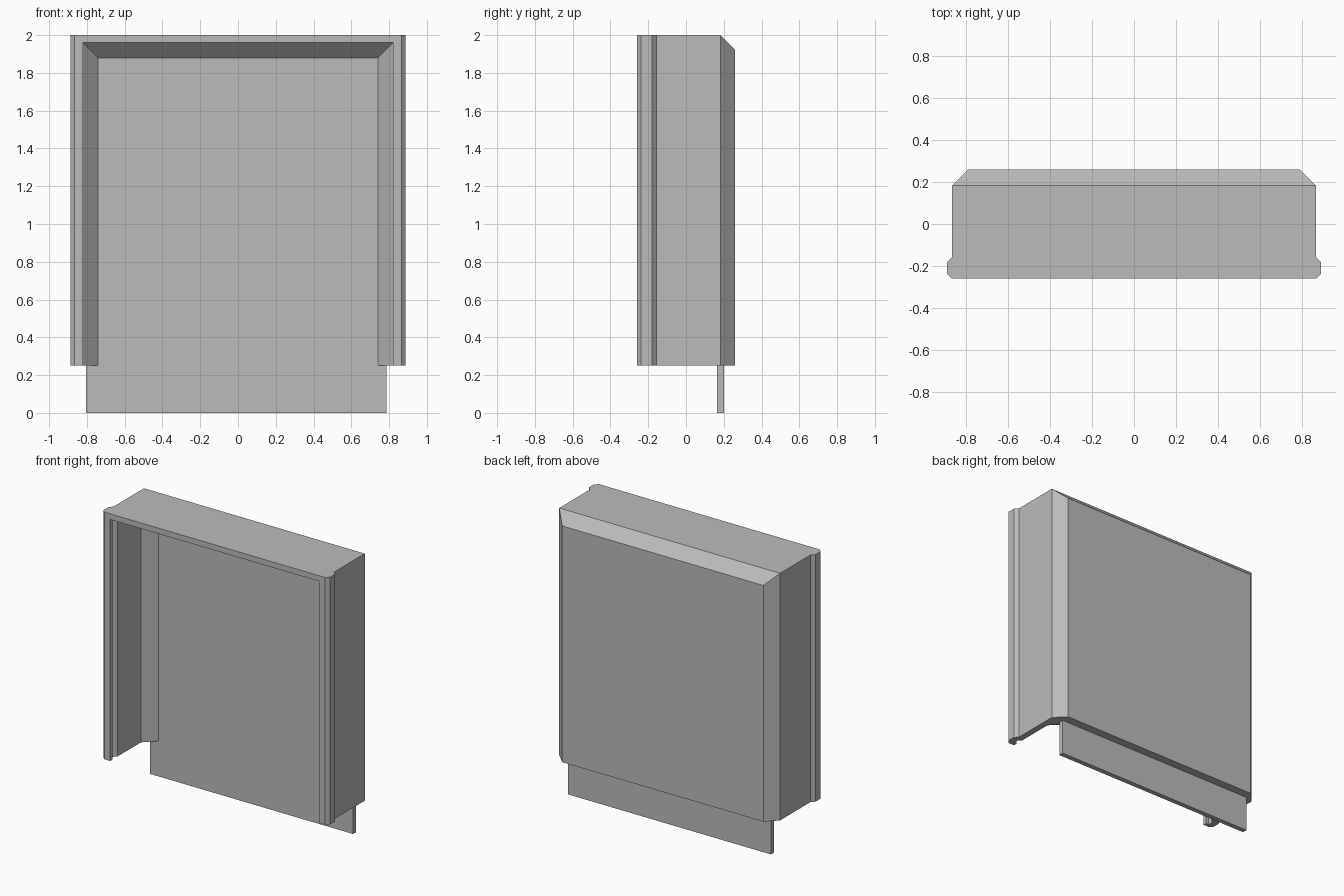
import bpy
import bmesh
from mathutils import Vector

cube = bpy.data.objects.get("Cube")
if cube:
    bpy.data.objects.remove(cube, do_unlink=True)

grey = bpy.data.materials.new("plain grey")
grey.use_nodes = True
grey.diffuse_color = (0.5, 0.5, 0.5, 1)
grey.node_tree.nodes["Principled BSDF"].inputs["Base Color"].default_value = (0.5, 0.5, 0.5, 1)


def add_object(name, bm):
    bmesh.ops.recalc_face_normals(bm, faces=bm.faces)
    mesh = bpy.data.meshes.new(name)
    bm.to_mesh(mesh)
    bm.free()
    mesh.materials.append(grey)
    obj = bpy.data.objects.new(name, mesh)
    bpy.context.collection.objects.link(obj)
    return obj


def prism(name, half, bottom, top, slope_point=None):
    """Mirror a half plan outline, extrude it up, and slope its top rear edge."""
    outline = half + [(-x, y) for x, y in reversed(half)]
    bm = bmesh.new()
    base = bm.faces.new([bm.verts.new((x, y, bottom)) for x, y in outline])
    up = bmesh.ops.extrude_face_region(bm, geom=[base], use_keep_orig=True)
    verts = [v for v in up["geom"] if isinstance(v, bmesh.types.BMVert)]
    bmesh.ops.translate(bm, verts=verts, vec=(0, 0, top - bottom))
    if slope_point:
        cut = bmesh.ops.bisect_plane(
            bm, geom=bm.verts[:] + bm.edges[:] + bm.faces[:], dist=1e-5,
            plane_co=slope_point, plane_no=Vector((0, 1, 1)).normalized(),
            clear_outer=True)
        edges = [e for e in cut["geom_cut"] if isinstance(e, bmesh.types.BMEdge)]
        bmesh.ops.edgeloop_fill(bm, edges=edges)
    return add_object(name, bm)


# Outer casing with raised side beads and chamfered rear edges
casing = prism("casing", [
    (0.865, -0.26), (0.888, -0.237), (0.888, -0.18), (0.865, -0.157),
    (0.865, 0.183), (0.788, 0.26)], 0.25, 2.0, (0, 0.183, 2.0))

# Hollow, open at front and bottom, with grooves behind the side beads
hollow = prism("hollow_cutter", [
    (0.82, -0.4), (0.82, -0.235), (0.843, -0.235), (0.843, -0.2),
    (0.82, -0.177), (0.82, 0.085), (0.73, 0.175)], 0.1, 1.96, (0, 0.085, 1.96))
hollow.hide_render = True

mod = casing.modifiers.new("hollow", "BOOLEAN")
mod.operation = "DIFFERENCE"
mod.solver = "EXACT"
mod.object = hollow
bpy.context.view_layer.objects.active = casing
bpy.ops.object.modifier_apply(modifier=mod.name)
bpy.data.objects.remove(hollow, do_unlink=True)

# Back panel, hanging below the casing
panel = prism("back_panel", [(0.795, 0.165), (0.795, 0.2)], 0.0, 1.92)
panel.location.x = -0.01
